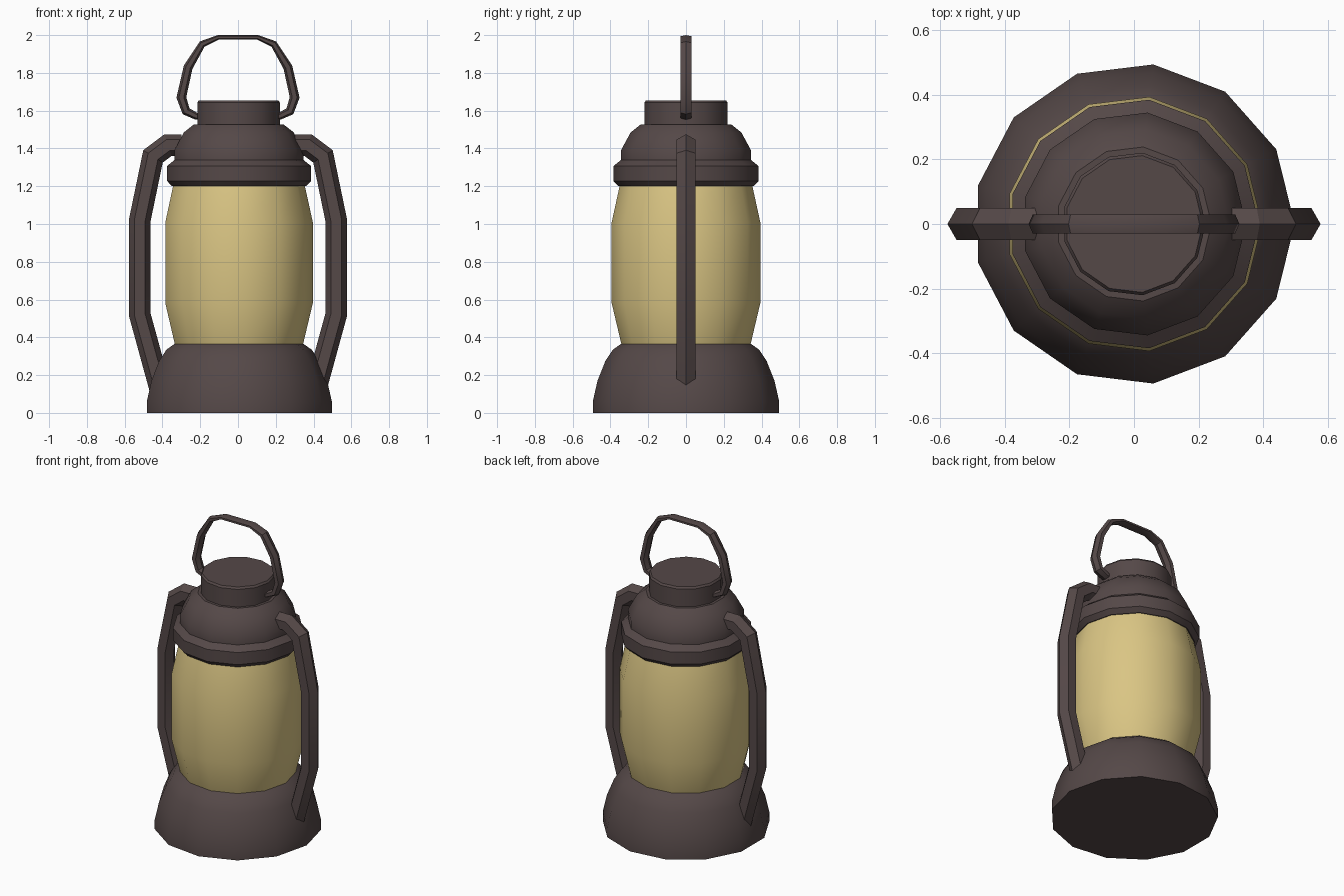
import bpy, bmesh, math
from mathutils import Vector

cube = bpy.data.objects.get("Cube")
if cube:
    bpy.data.objects.remove(cube, do_unlink=True)

SIDES = 13
SHARP = math.radians(31)


def material(name, colour):
    mat = bpy.data.materials.new(name)
    mat.use_nodes = True
    mat.diffuse_color = (*colour, 1)
    mat.node_tree.nodes["Principled BSDF"].inputs["Base Color"].default_value = (*colour, 1)
    return mat


metal = material("dark brown metal", (0.09, 0.065, 0.064))
glass = material("warm yellow glass", (0.70, 0.56, 0.23))


def skin_rings(name, rings, mat):
    """Join equal rings of points into a capped solid, keeping sharp edges."""
    bm = bmesh.new()
    loops = [[bm.verts.new(p) for p in ring] for ring in rings]
    n = len(loops[0])
    for a, b in zip(loops, loops[1:]):
        for i in range(n):
            j = (i + 1) % n
            bm.faces.new((a[i], a[j], b[j], b[i]))
    bm.faces.new(loops[0])
    bm.faces.new(loops[-1])
    bmesh.ops.recalc_face_normals(bm, faces=bm.faces)
    for face in bm.faces:
        face.smooth = True
    for edge in bm.edges:
        edge.smooth = edge.calc_face_angle(0) < SHARP
    mesh = bpy.data.meshes.new(name)
    bm.to_mesh(mesh)
    bm.free()
    mesh.materials.append(mat)
    obj = bpy.data.objects.new(name, mesh)
    bpy.context.collection.objects.link(obj)
    return obj


def turned(name, profile, mat):
    """Turn a (radius, height) profile around z."""
    angles = [math.tau * i / SIDES for i in range(SIDES)]
    rings = [[(r * math.cos(a), r * math.sin(a), z) for a in angles] for r, z in profile]
    return skin_rings(name, rings, mat)


def hex_bar(name, path, width):
    """Sweep a six-sided bar along (x, z, half thickness) points with mitred bends."""
    section = [(1, 0), (0.5, 1), (-0.5, 1), (-1, 0), (-0.5, -1), (0.5, -1)]
    pts = [Vector((x, 0, z)) for x, z, _ in path]
    rings = []
    for i, p in enumerate(pts):
        before = (p - pts[i - 1]).normalized() if i else None
        after = (pts[i + 1] - p).normalized() if i + 1 < len(pts) else None
        before, after = before or after, after or before
        along = (before + after).normalized()
        out = Vector((along.z, 0, -along.x)) / along.dot(after)
        h = path[i][2]
        rings.append([p + out * (u * h) + Vector((0, v * width, 0)) for u, v in section])
    return skin_rings(name, rings, metal)


# Body, from the ground up
turned("base", [(0.497, 0), (0.497, 0.06), (0.472, 0.17), (0.43, 0.275),
                (0.39, 0.335), (0.345, 0.366)], metal)
turned("glass_chimney", [(0.335, 0.34), (0.345, 0.366), (0.396, 0.58), (0.396, 1.01),
                         (0.352, 1.21)], glass)
turned("rim_band", [(0.36, 1.2), (0.387, 1.228), (0.387, 1.307), (0.345, 1.34)], metal)
turned("dome", [(0.347, 1.33), (0.347, 1.39), (0.295, 1.485), (0.24, 1.528)], metal)
turned("top_cap", [(0.222, 1.52), (0.222, 1.643), (0.213, 1.655)], metal)

# Side arms running from the dome down into the base
arm = [(0.30, 1.418), (0.37, 1.418), (0.45, 1.358), (0.52, 1.02), (0.52, 0.52), (0.405, 0.10)]
for side, sign in (("left", 1), ("right", -1)):
    hex_bar(side + "_arm", [(sign * x, z, 0.057) for x, z in arm], 0.05)

# Carrying hoop, flatter towards its top
half = [(0.18, 1.57, 0.018), (0.22, 1.57, 0.018), (0.275, 1.597, 0.022), (0.30, 1.67, 0.025),
        (0.264, 1.83, 0.024), (0.19, 1.952, 0.018), (0.105, 1.988, 0.012)]
hex_bar("carrying_hoop", half + [(-x, z, h) for x, z, h in reversed(half)], 0.03)
